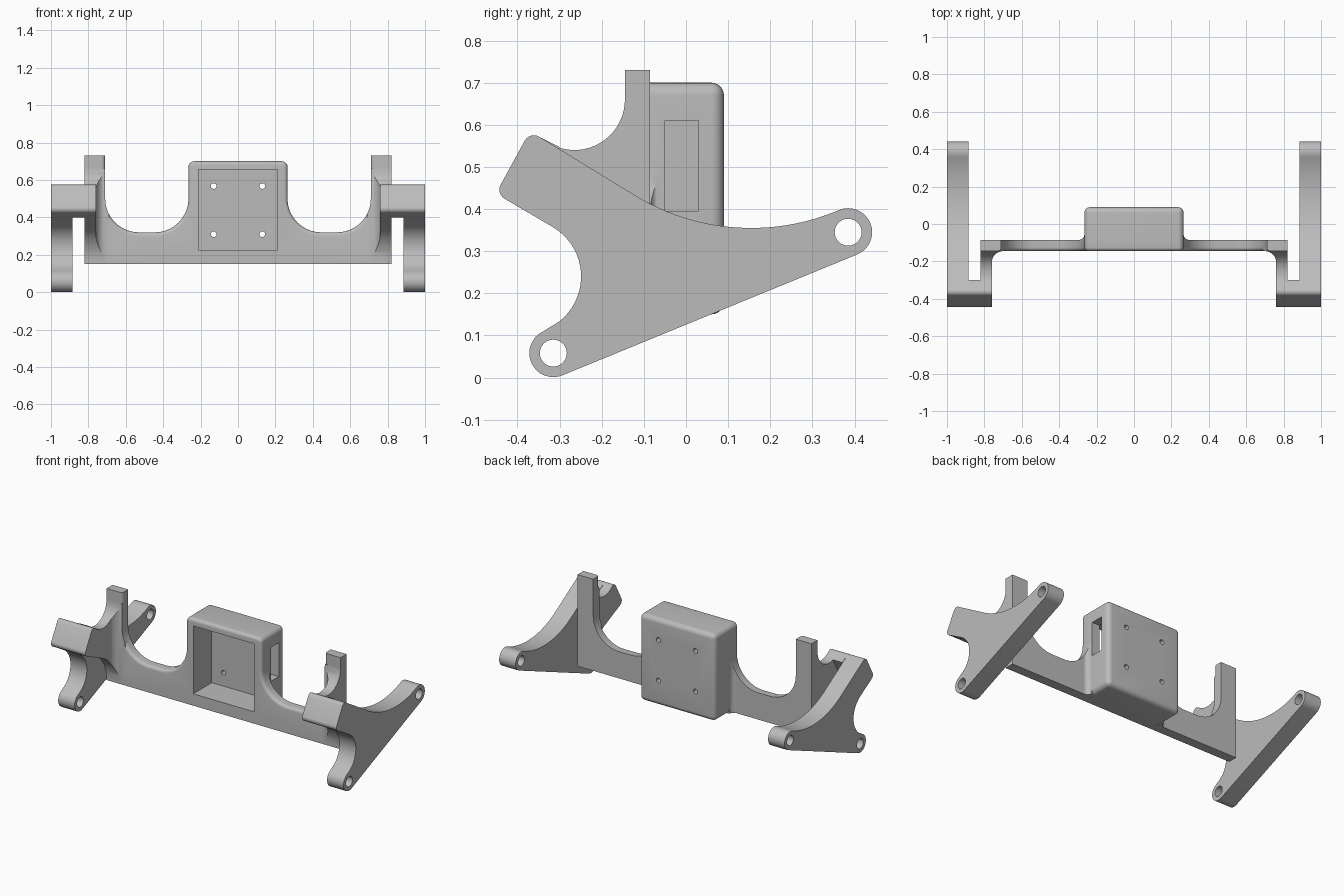
import bpy, bmesh
from math import cos, sin, radians

if "Cube" in bpy.data.objects:
    bpy.data.objects.remove(bpy.data.objects["Cube"])

GRAY = (0.5, 0.5, 0.5, 1)
mat = bpy.data.materials.new("plain gray")
mat.use_nodes = True
mat.diffuse_color = GRAY
mat.node_tree.nodes["Principled BSDF"].inputs["Base Color"].default_value = GRAY


def arc(cx, cy, r, a0, a1, n=12):
    angles = [radians(a0 + (a1 - a0) * i / n) for i in range(n + 1)]
    return [(cx + r * cos(a), cy + r * sin(a)) for a in angles]


def prism(name, pts, axis, a, b, bevel_rule=None, radius=0.02):
    """Extrude a closed profile along an axis from a to b, optionally rounding some edges."""
    def place(p, d):
        return {"x": (d, p[0], p[1]), "y": (p[0], d, p[1]), "z": (p[0], p[1], d)}[axis]
    bm = bmesh.new()
    lo = [bm.verts.new(place(p, a)) for p in pts]
    hi = [bm.verts.new(place(p, b)) for p in pts]
    bm.faces.new(lo)
    bm.faces.new(hi[::-1])
    for i in range(len(pts)):
        j = (i + 1) % len(pts)
        bm.faces.new((lo[i], lo[j], hi[j], hi[i]))
    bmesh.ops.recalc_face_normals(bm, faces=bm.faces)
    if bevel_rule:
        edges = [e for e in bm.edges if all(bevel_rule(v.co) for v in e.verts)]
        bmesh.ops.bevel(bm, geom=edges, offset=radius, segments=5, profile=0.5,
                        affect="EDGES", clamp_overlap=True)
        bmesh.ops.recalc_face_normals(bm, faces=bm.faces)
    mesh = bpy.data.meshes.new(name)
    bm.to_mesh(mesh)
    bm.free()
    mesh.materials.append(mat)
    ob = bpy.data.objects.new(name, mesh)
    bpy.context.collection.objects.link(ob)
    return ob


def rect(x0, x1, y0, y1):
    return [(x0, y0), (x1, y0), (x1, y1), (x0, y1)]


def finish(ob, cutters=(), mirror=False):
    """Cut, mirror and smooth a part."""
    bpy.ops.object.select_all(action="DESELECT")
    bpy.context.view_layer.objects.active = ob
    ob.select_set(True)
    for c in cutters:
        m = ob.modifiers.new("cut", "BOOLEAN")
        m.operation, m.solver, m.object = "DIFFERENCE", "EXACT", c
        bpy.ops.object.modifier_apply(modifier=m.name)
    if mirror:
        m = ob.modifiers.new("mirror", "MIRROR")
        m.use_mirror_merge = False
        bpy.ops.object.modifier_apply(modifier=m.name)
    bpy.ops.object.shade_smooth_by_angle(angle=radians(30))


# Cutters: pocket, side window, screw holes, scoop, pivot holes, inner corner
pocket = prism("pocket_cutter", rect(-0.212, 0.212, 0.225, 0.655), "y", -0.3, 0.04)
window = prism("window_cutter", rect(-0.05, 0.03, 0.395, 0.61), "x", 0.19, 0.4)
screws = [prism("screw_cutter", arc(x, z, 0.015, 0, 345, 23), "y", -0.1, 0.2)
          for x in (-0.13, 0.13) for z in (0.31, 0.567)]
scoop_curve = arc(0.445, 0.5, 0.18, 180, 270, 16) + arc(0.53, 0.5, 0.18, 270, 360, 16)
scoop = prism("scoop_cutter", scoop_curve + [(0.71, 0.9), (0.265, 0.9)], "y", -0.3, 0.2)
pivots = [prism("pivot_cutter", arc(y, z, 0.032, 0, 350, 35), "x", 0.8, 1.1)
          for y, z in ((0.385, 0.345), (-0.315, 0.058))]
inner = prism("inner_cutter", [(0.5, -0.6), (0.76, -0.6)]
              + arc(0.70, -0.205, 0.06, 0, 90, 8) + [(0.5, -0.145)], "z", 0, 1)

# Front panel with scoops, posts and rounded front rim
half = (arc(0.235, 0.67, 0.03, 90, 0, 6) + scoop_curve
        + [(0.71, 0.73), (0.82, 0.73), (0.82, 0.15)])
panel = prism("front_panel", half + [(-x, z) for x, z in reversed(half)], "y", -0.145, -0.085,
              lambda c: c.y < -0.14 and abs(c.x) < 0.715 and c.z > 0.2)
finish(panel, [pocket])

# Housing behind the panel, open at the front
housing = prism("housing", rect(-0.265, 0.265, 0.15, 0.70), "y", -0.085, 0.09)
bm = bmesh.new()
bm.from_mesh(housing.data)
bmesh.ops.bevel(bm, geom=[e for e in bm.edges if max(v.co.y for v in e.verts) > 0],
                offset=0.03, segments=6, profile=0.5, affect="EDGES")
bm.to_mesh(housing.data)
bm.free()
finish(housing, [pocket, window] + screws)

# Fillets between housing and panel
fillet = prism("housing_fillet", [(0.25, -0.085), (0.295, -0.085)]
               + arc(0.295, -0.055, 0.03, 270, 180, 6) + [(0.25, -0.055)], "z", 0.15, 0.55)
finish(fillet, [scoop], mirror=True)

# Rounded arm end shared by all bracket layers
arm_end = arc(-0.361, 0.55, 0.025, 60, 150, 6) + arc(-0.418, 0.446, 0.025, 150, 240, 6)

# Inner bracket wall, blending into the panel
wall = prism("inner_bracket", [(-0.12, 0.15), (-0.12, 0.66)]
             + arc(-0.265, 0.66, 0.12, 0, -120, 18) + arm_end
             + arc(-0.37, 0.15, 0.225, 60, 0, 14), "x", 0.69, 0.82)
finish(wall, [inner, scoop], mirror=True)

# Link block joining the bracket to the outer plate
link = prism("link_block", arm_end + [(-0.38, 0.398), (-0.30, 0.547)], "x", 0.82, 0.885)
finish(link, mirror=True)

# Outer side plate with two pivot holes
plate = prism("side_plate", arc(0.385, 0.345, 0.057, -67.7, 113, 16)
              + arc(0.155, 0.885, 0.53, -68, -120, 20) + arm_end
              + arc(-0.385, 0.24, 0.136, 60, -52, 18)
              + arc(-0.315, 0.058, 0.057, 115, 292.3, 16), "x", 0.885, 1.0)
finish(plate, pivots, mirror=True)

# Remove helpers
for c in [pocket, window, scoop, inner] + screws + pivots:
    bpy.data.objects.remove(c)
